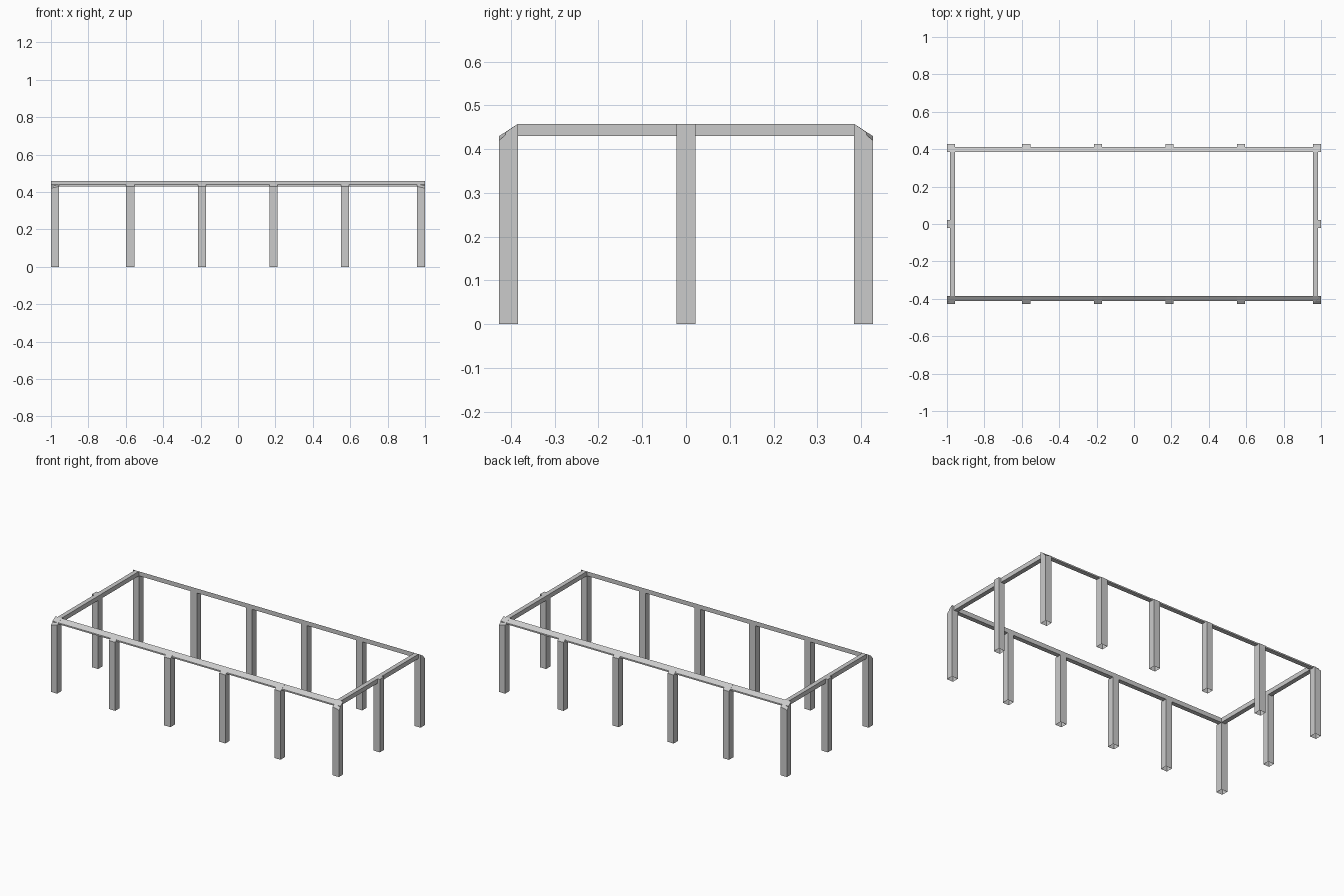
import bpy

if "Cube" in bpy.data.objects:
    bpy.data.objects.remove(bpy.data.objects["Cube"])

W = 0.043                # post width
YO, YI = 0.427, 0.384    # outer and inner y of the long-side posts
TOP, EAVE, LOW = 0.458, 0.43, 0.42


def make(name, verts, faces):
    me = bpy.data.meshes.new(name)
    me.from_pydata(verts, [], faces)
    me.update()
    ob = bpy.data.objects.new(name, me)
    bpy.context.collection.objects.link(ob)
    return ob


def post(name, x0, x1, y0, y1, tops):
    """Square post, open underneath; tops = heights of its four corners."""
    ring = [(x0, y0), (x1, y0), (x1, y1), (x0, y1)]
    verts = [(x, y, 0) for x, y in ring]
    verts += [(x, y, z) for (x, y), z in zip(ring, tops)]
    faces = [(i, (i + 1) % 4, (i + 1) % 4 + 4, i + 4) for i in range(4)]
    # split the top so uneven corners stay clean
    faces += [(4, 5, 6), (4, 6, 7)]
    return make(name, verts, faces)


def long_beam(name, s):
    """Beam along x with its top sloping outwards; s = side of y."""
    prof = [(YI, EAVE), (YI, TOP), (0.412, 0.439), (0.412, EAVE)]
    if s > 0:
        prof.reverse()
    verts = [(x, s * y, z) for x in (-1, 1) for y, z in prof]
    faces = [(i, (i + 1) % 4, (i + 1) % 4 + 4, i + 4) for i in range(4)]
    faces += [(3, 2, 1, 0), (4, 5, 6, 7)]
    ob = make(name, verts, faces)
    ob.data.flip_normals()
    return ob


# posts along both long sides, tops chamfered towards the outside
for s, side in ((-1, "front"), (1, "back")):
    y0, y1 = sorted((s * YO, s * YI))
    for i, x in enumerate((-0.9785, -0.576, -0.192, 0.19, 0.573, 0.9785)):
        a = LOW if i == 0 else EAVE      # corner posts dip at the outer corner
        b = LOW if i == 5 else EAVE
        tops = [a, b, TOP, TOP] if s < 0 else [TOP, TOP, b, a]
        post(f"{side}_post_{i + 1}", x - W / 2, x + W / 2, y0, y1, tops)
    long_beam(f"{side}_beam", s)

# flat-topped middle posts and straight beams on the short ends
for s, side in ((-1, "left"), (1, "right")):
    x0, x1 = sorted((s * 0.957, s * 1.0))
    post(f"{side}_middle_post", x0, x1, -W / 2, W / 2, [TOP] * 4)
    bpy.ops.mesh.primitive_cube_add(size=1, location=(s * 0.971, 0, (TOP + EAVE) / 2))
    beam = bpy.context.object
    beam.name = f"{side}_end_beam"
    beam.scale = (0.028, 2 * YI, TOP - EAVE)
